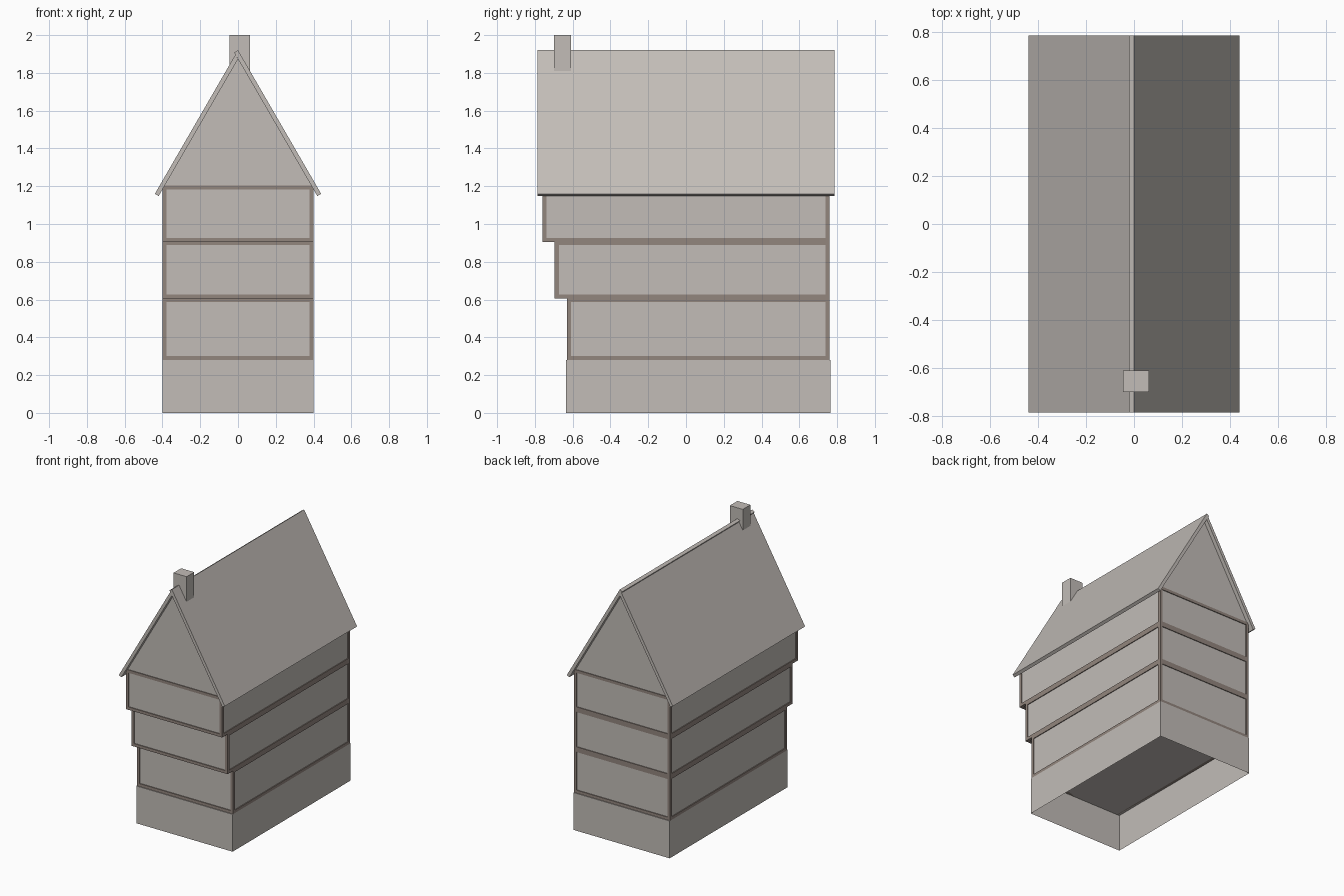
import bpy
import bmesh

cube = bpy.data.objects.get("Cube")
if cube:
    bpy.data.objects.remove(cube, do_unlink=True)


def make_material(name, rgb):
    mat = bpy.data.materials.new(name)
    mat.use_nodes = True
    color = (*rgb, 1)
    mat.diffuse_color = color
    mat.node_tree.nodes["Principled BSDF"].inputs["Base Color"].default_value = color
    return mat


plaster = make_material("warm grey plaster", (0.54, 0.505, 0.475))
timber = make_material("brown timber", (0.29, 0.238, 0.208))


def finish(name, bm, mat):
    bmesh.ops.recalc_face_normals(bm, faces=bm.faces)
    mesh = bpy.data.meshes.new(name)
    bm.to_mesh(mesh)
    bm.free()
    mesh.materials.append(mat)
    obj = bpy.data.objects.new(name, mesh)
    bpy.context.collection.objects.link(obj)
    return obj


def add_box(bm, low, high):
    verts = bmesh.ops.create_cube(bm, size=1)["verts"]
    for v in verts:
        for i in range(3):
            v.co[i] = high[i] if v.co[i] > 0 else low[i]
    return verts


def box(name, low, high, mat, open_bottom=False):
    bm = bmesh.new()
    add_box(bm, low, high)
    if open_bottom:
        bm.normal_update()
        under = [f for f in bm.faces if f.normal.z < -0.9]
        bmesh.ops.delete(bm, geom=under, context="FACES_ONLY")
    return finish(name, bm, mat)


def prism(name, profile, y0, y1, mat):
    """Extrude an x-z outline along y."""
    bm = bmesh.new()
    face = bm.faces.new([bm.verts.new((x, y0, z)) for x, z in profile])
    out = bmesh.ops.extrude_face_region(bm, geom=[face])["geom"]
    moved = [g for g in out if isinstance(g, bmesh.types.BMVert)]
    bmesh.ops.translate(bm, verts=moved, vec=(0, y1 - y0, 0))
    return finish(name, bm, mat)


def timber_frame(name, low, high, t):
    """Beams along all twelve edges of a storey."""
    bm = bmesh.new()
    for axis in range(3):
        a, b = [i for i in range(3) if i != axis]
        for side_a in (0, 1):
            for side_b in (0, 1):
                lo, hi = list(low), list(high)
                for i, side in ((a, side_a), (b, side_b)):
                    if side:
                        lo[i] = high[i] - t
                    else:
                        hi[i] = low[i] + t
                add_box(bm, lo, hi)
    return finish(name, bm, timber)


half = 0.4
back = 0.76
inset = 0.006

# Open-bottomed stone base
box("base", (-half, -0.635, 0), (half, 0.765, 0.28), plaster, open_bottom=True)

# Three storeys, each jutting further forward
storeys = (("lower", -0.63, 0.28, 0.61),
           ("middle", -0.695, 0.605, 0.91),
           ("upper", -0.76, 0.905, 1.205))
for label, front, z0, z1 in storeys:
    low, high = (-half, front, z0), (half, back, z1)
    box(label + "_storey_wall", [c + inset for c in low],
        [c - inset for c in high], plaster)
    timber_frame(label + "_storey_frame", low, high, 0.022)

# Gable wall under the roof
prism("gable", [(-half, 1.2), (half, 1.2), (0, 1.89)], -0.755, 0.755, plaster)

# Two thin roof slabs, one lapping over the other at the ridge
prism("left_roof_slab", [(0, 1.92), (0.44, 1.16), (0.42, 1.148), (-0.02, 1.908)],
      -0.785, 0.785, plaster)
prism("right_roof_slab", [(-0.0135, 1.897), (-0.44, 1.16), (-0.42, 1.148), (0, 1.873)],
      -0.785, 0.785, plaster)

# Chimney astride the ridge
box("chimney", (-0.045, -0.7, 1.75), (0.063, -0.61, 2.0), plaster)
